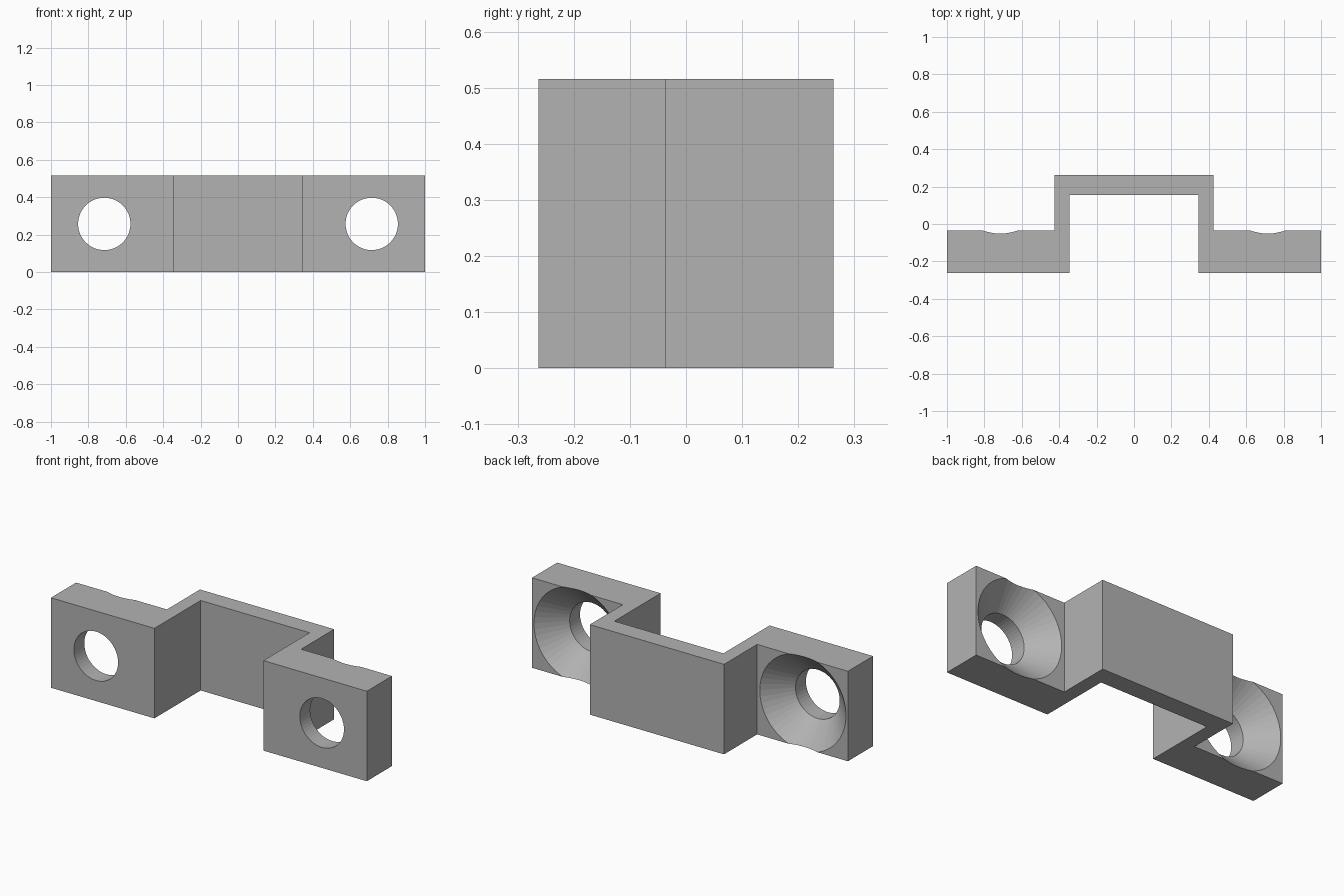
import bpy, bmesh, math

if "Cube" in bpy.data.objects:
    bpy.data.objects.remove(bpy.data.objects["Cube"], do_unlink=True)

HEIGHT = 0.515
FRONT, FLANGE_BACK, BACK = -0.263, -0.036, 0.263
INNER_X, OUTER_X, INNER_Y = 0.345, 0.425, 0.155
HOLE_X, HOLE_R, SINK_R = 0.715, 0.14, 0.273
SEGMENTS = 48

grey = bpy.data.materials.new("plain grey")
grey.use_nodes = True
colour = (0.45, 0.45, 0.45, 1)
grey.diffuse_color = colour
grey.node_tree.nodes["Principled BSDF"].inputs["Base Color"].default_value = colour


def make_object(name, bm):
    bmesh.ops.recalc_face_normals(bm, faces=bm.faces)
    mesh = bpy.data.meshes.new(name)
    bm.to_mesh(mesh)
    bm.free()
    mesh.materials.append(grey)
    obj = bpy.data.objects.new(name, mesh)
    bpy.context.collection.objects.link(obj)
    return obj


# Bracket: half outline mirrored in x, then extruded upwards
half = [(INNER_X, INNER_Y), (INNER_X, FRONT), (1, FRONT),
        (1, FLANGE_BACK), (OUTER_X, FLANGE_BACK), (OUTER_X, BACK)]
outline = half + [(-x, y) for x, y in reversed(half)]
bm = bmesh.new()
base = bm.faces.new([bm.verts.new((x, y, 0)) for x, y in outline])
top = bmesh.ops.extrude_face_region(bm, geom=[base])["geom"]
bmesh.ops.translate(bm, vec=(0, 0, HEIGHT),
                    verts=[g for g in top if isinstance(g, bmesh.types.BMVert)])
bracket = make_object("mounting_bracket", bm)


# Countersunk screw hole cutter: rings of a turned profile along y
def hole_cutter(name, x):
    over = 0.009
    profile = [(HOLE_R, FRONT - 0.05),
               (HOLE_R, FLANGE_BACK - (SINK_R - HOLE_R)),
               (SINK_R + over, FLANGE_BACK + over)]
    bm = bmesh.new()
    rings = []
    for r, y in profile:
        angles = [math.tau * i / SEGMENTS for i in range(SEGMENTS)]
        rings.append([bm.verts.new((x + r * math.cos(a), y,
                                    HEIGHT / 2 + r * math.sin(a))) for a in angles])
    for a, b in zip(rings, rings[1:]):
        for i in range(SEGMENTS):
            j = (i + 1) % SEGMENTS
            bm.faces.new((a[i], a[j], b[j], b[i]))
    bm.faces.new(rings[0])
    bm.faces.new(rings[-1])
    cutter = make_object(name, bm)
    cutter.hide_render = True
    return cutter


# Cut both holes and discard the cutters
bpy.context.view_layer.objects.active = bracket
for side, x in (("left", HOLE_X), ("right", -HOLE_X)):
    cutter = hole_cutter(side + "_hole_cutter", x)
    cut = bracket.modifiers.new(side + "_hole", "BOOLEAN")
    cut.operation = "DIFFERENCE"
    cut.solver = "EXACT"
    cut.object = cutter
    bpy.ops.object.modifier_apply(modifier=cut.name)
    bpy.data.objects.remove(cutter, do_unlink=True)
